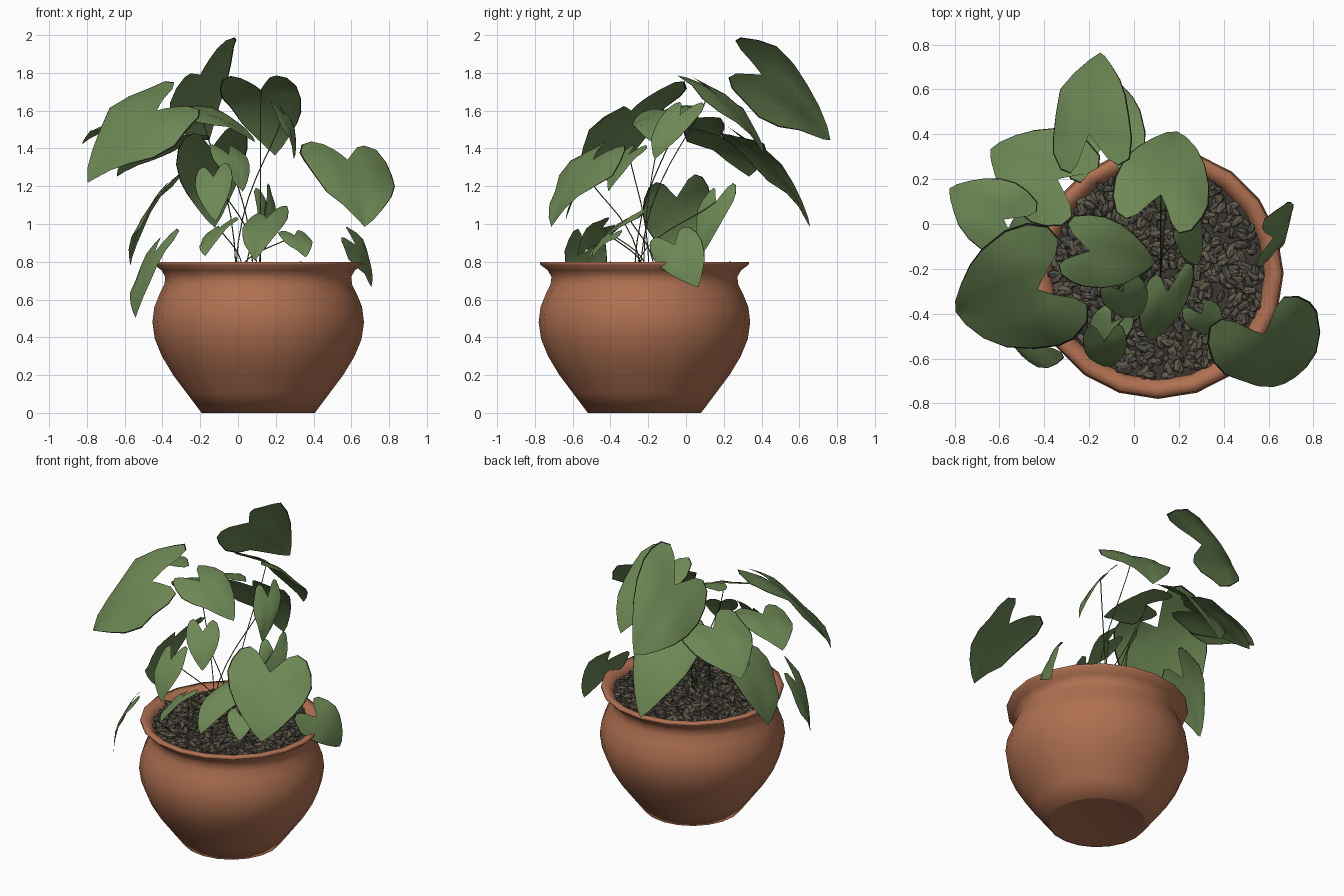
import bpy, bmesh, math, random
from mathutils import Vector, Matrix, Euler

random.seed(4)
if "Cube" in bpy.data.objects:
    bpy.data.objects.remove(bpy.data.objects["Cube"])

POT = Vector((0.107, -0.22, 0))


def material(name, color):
    mat = bpy.data.materials.new(name)
    mat.use_nodes = True
    mat.diffuse_color = (*color, 1)
    mat.node_tree.nodes["Principled BSDF"].inputs["Base Color"].default_value = (*color, 1)
    return mat


TERRACOTTA = material("terracotta", (0.43, 0.162, 0.083))
LEAF = material("leaf green", (0.152, 0.245, 0.09))
EDGE = material("dark leaf edge", (0.012, 0.015, 0.008))
STEM = material("stem green", (0.09, 0.145, 0.05))
SOIL = material("dark soil", (0.045, 0.04, 0.032))
PEBBLE_BROWN = material("brown pebble", (0.122, 0.104, 0.073))
PEBBLE_GREY = material("grey pebble", (0.08, 0.076, 0.065))


def finish(name, bm, mats, smooth=None):
    mesh = bpy.data.meshes.new(name)
    bm.to_mesh(mesh)
    bm.free()
    for mat in mats:
        mesh.materials.append(mat)
    obj = bpy.data.objects.new(name, mesh)
    bpy.context.collection.objects.link(obj)
    if smooth:
        bpy.ops.object.select_all(action="DESELECT")
        obj.select_set(True)
        bpy.context.view_layer.objects.active = obj
        bpy.ops.object.shade_smooth_by_angle(angle=math.radians(smooth))
    return obj


def lathe(name, profile, mat, sides=20):
    bm = bmesh.new()
    verts = [bm.verts.new((r, 0, z)) for r, z in profile]
    edges = [bm.edges.new(pair) for pair in zip(verts, verts[1:])]
    bmesh.ops.spin(bm, geom=verts + edges, cent=(0, 0, 0), axis=(0, 0, 1),
                   angle=math.tau, steps=sides, use_merge=True)
    bmesh.ops.remove_doubles(bm, verts=bm.verts, dist=0.0005)
    bmesh.ops.recalc_face_normals(bm, faces=bm.faces)
    obj = finish(name, bm, [mat], 130)
    obj.location = POT


# Pot: foot, belly, neck, flared rim and inner wall
lathe("pot", [(0, 0.005), (0.28, 0.005), (0.30, 0), (0.375, 0.1), (0.45, 0.2),
              (0.51, 0.3), (0.547, 0.39), (0.56, 0.48), (0.55, 0.56), (0.522, 0.63),
              (0.497, 0.68), (0.492, 0.72), (0.512, 0.755), (0.552, 0.785), (0.553, 0.8),
              (0.51, 0.797), (0.48, 0.77), (0.465, 0.7)], TERRACOTTA)
lathe("soil", [(0, 0.75), (0.475, 0.75)], SOIL)

# Pebbles covering the soil
bm = bmesh.new()
for i in range(900):
    radius, turn = 0.465 * math.sqrt(random.random()), random.uniform(0, math.tau)
    place = Vector((radius * math.cos(turn), radius * math.sin(turn), random.uniform(0.755, 0.782))) + POT
    rot = Euler((random.uniform(-0.4, 0.4), random.uniform(-0.4, 0.4), random.uniform(0, math.tau)))
    size = random.uniform(0.8, 1.25)
    matrix = Matrix.LocRotScale(place, rot, Vector((0.034, 0.017, 0.013)) * size)
    made = bmesh.ops.create_icosphere(bm, subdivisions=1, radius=1, matrix=matrix)
    for face in {f for v in made["verts"] for f in v.link_faces}:
        face.material_index = int(i % 3 == 0)
finish("pebbles", bm, [PEBBLE_BROWN, PEBBLE_GREY])

# Half outline of a heart-shaped leaf: across, along (notch at 0, tip at 1)
HEART = [(0, 0), (0.18, -0.13), (0.36, -0.27), (0.57, -0.34), (0.8, -0.28), (0.95, -0.1),
         (1, 0.1), (0.9, 0.34), (0.7, 0.56), (0.45, 0.75), (0.2, 0.91), (0, 1)]
ACROSS = (0, 0.3, 0.6, 0.97, 1)


def leaf(name, base, tip, side):
    base, tip, side = Vector(base), Vector(tip), Vector(side)
    along = tip - base
    normal = side.cross(along).normalized()
    if normal.z < 0:
        normal.negate()
    phase = random.uniform(0, math.tau)

    def point(u, v):
        droop = 0.05 - 0.3 * (v - 0.4) ** 2
        fold = 0.16 * abs(u) - 0.26 * u * u
        wave = 0.08 * abs(u) * math.sin(7 * v + 2 * u + phase)
        lift = along.length * droop + side.length * (fold + wave)
        return base + along * v + side * u + normal * lift

    bm = bmesh.new()
    for sign in (1, -1):
        rows = []
        for u, v in HEART:
            mid = min(max(v, 0), 0.97) if u else v
            rows.append([bm.verts.new(point(sign * u * s, mid + (v - mid) * s)) for s in ACROSS])
        for low, high in zip(rows, rows[1:]):
            for k in range(len(ACROSS) - 1):
                quad = (low[k], low[k + 1], high[k + 1], high[k])
                face = bm.faces.new(quad[::sign])
                face.material_index = int(k == len(ACROSS) - 2)
    bmesh.ops.remove_doubles(bm, verts=bm.verts, dist=0.0004)
    bmesh.ops.recalc_face_normals(bm, faces=bm.faces)
    finish(name, bm, [LEAF, EDGE], 80)
    return point(0, 0)


def stem(name, end):
    root = POT + Vector((random.uniform(-0.12, 0.02), random.uniform(-0.08, 0.08), 0.75))
    curve = bpy.data.curves.new(name, "CURVE")
    curve.dimensions = "3D"
    curve.bevel_depth = 0.003
    curve.bevel_resolution = 1
    curve.resolution_u = 8
    spline = curve.splines.new("BEZIER")
    spline.bezier_points.add(1)
    rise = Vector((0, 0, 0.45 * (end.z - root.z)))
    out = (end - root) * 0.3
    for bez, co, handle in zip(spline.bezier_points, (root, end), (rise + out * 0.3, out)):
        bez.co, bez.handle_left, bez.handle_right = co, co - handle, co + handle
    curve.materials.append(STEM)
    bpy.context.collection.objects.link(bpy.data.objects.new(name, curve))


# Leaves: notch, tip, and half-width direction
UPPER = [
    ((-0.20, 0.40, 1.79), (-0.17, 0.78, 1.46), (0.18, 0.04, 0.18)),
    ((0.12, 0.13, 1.71), (0.20, 0.43, 1.38), (0.21, -0.06, 0)),
    ((-0.14, 0.35, 1.40), (-0.13, 0.68, 1.00), (0.19, 0.03, 0.04)),
    ((-0.34, 0.20, 1.46), (-0.65, 0.34, 1.27), (0.10, 0.20, -0.02)),
    ((-0.43, -0.29, 1.60), (-0.81, -0.41, 1.24), (0.12, -0.26, -0.13)),
    ((-0.58, 0.02, 1.55), (-0.83, 0.16, 1.44), (0.08, 0.15, 0.02)),
    ((0.58, -0.49, 1.34), (0.68, -0.73, 1.00), (0.24, 0.10, -0.03)),
    ((-0.20, -0.12, 1.60), (0.10, -0.18, 1.45), (0.04, 0.16, 0.03)),
    ((0.24, -0.03, 1.58), (0.31, -0.17, 1.35), (0.03, 0.10, 0)),
]
LOWER = [
    ((0.62, -0.06, 0.89), (0.72, 0.06, 0.67), (0.03, 0.13, 0.05)),
    ((-0.44, -0.53, 0.85), (-0.56, -0.54, 0.51), (0.07, -0.11, 0.04)),
    ((-0.43, -0.05, 1.14), (-0.59, -0.05, 0.79), (0.04, 0.18, 0.04)),
    ((0.15, -0.30, 1.03), (0.09, -0.53, 0.82), (0.12, 0.05, 0.03)),
    ((0.30, -0.40, 0.94), (0.36, -0.50, 0.83), (0.08, 0.03, 0)),
    ((-0.13, -0.52, 1.25), (-0.12, -0.65, 1.02), (0.10, 0, 0.02)),
    ((-0.10, -0.44, 0.98), (-0.18, -0.58, 0.84), (0.08, -0.04, 0.04)),
    ((-0.05, -0.30, 1.37), (0.03, -0.42, 1.18), (0.09, 0.05, 0)),
    ((0.15, 0.16, 1.12), (0.15, 0.09, 0.86), (0.05, 0.09, 0.02)),
]
for group, leaves in (("upper", UPPER), ("lower", LOWER)):
    for i, shape in enumerate(leaves, 1):
        end = leaf(f"{group}_leaf_{i}", *shape)
        # Only leaves above the pot keep a visible stem
        if (end - POT).xy.length < 0.5:
            stem(f"{group}_stem_{i}", end)
